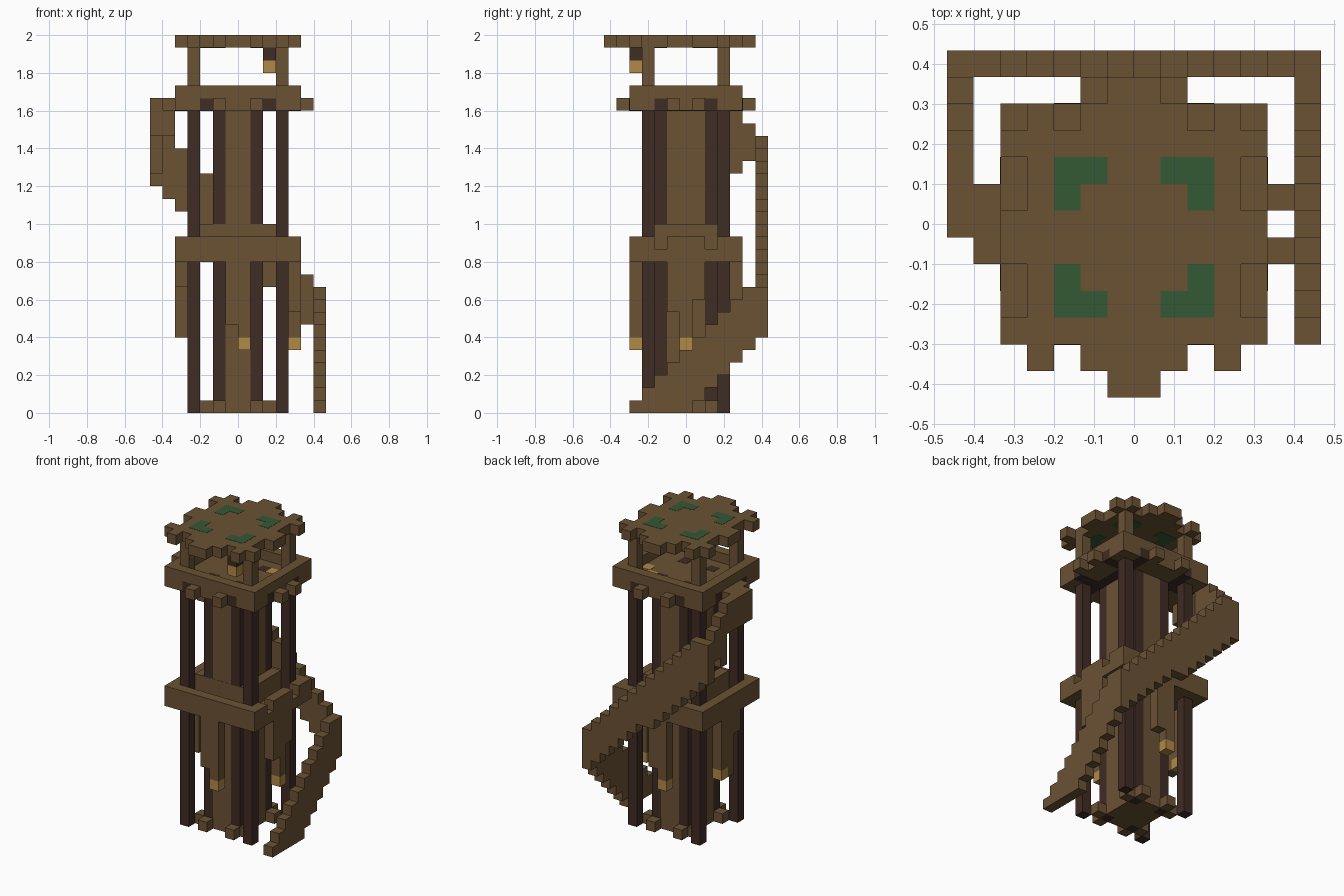
import bpy
import bmesh
from mathutils import Vector

default_cube = bpy.data.objects.get("Cube")
if default_cube:
    bpy.data.objects.remove(default_cube, do_unlink=True)

UNIT = 1 / 15      # size of one block
MIDDLE = 6.5       # block row lying on y = 0
EPS = 0.02         # keeps differently coloured faces from coinciding


def make_material(name, colour):
    material = bpy.data.materials.new(name)
    material.use_nodes = True
    material.diffuse_color = (*colour, 1)
    shader = material.node_tree.nodes["Principled BSDF"]
    shader.inputs["Base Color"].default_value = (*colour, 1)
    shader.inputs["Roughness"].default_value = 0.9
    return material


PLANK = make_material("plank brown", (0.147, 0.084, 0.034))
DARK = make_material("dark timber", (0.051, 0.025, 0.018))
GLOW = make_material("lantern amber", (0.434, 0.251, 0.061))
MOSS = make_material("moss green", (0.034, 0.098, 0.034))


def part(name, material, boxes):
    """One object made of blocks given as (x range, y range, z range)."""
    bm = bmesh.new()
    for (x0, x1), (y0, y1), (z0, z1) in boxes:
        low = Vector((x0, y0 - MIDDLE, z0)) * UNIT
        high = Vector((x1, y1 - MIDDLE, z1)) * UNIT
        for v in bmesh.ops.create_cube(bm, size=1)["verts"]:
            v.co = [(a + b) / 2 + c * (b - a) for a, b, c in zip(low, high, v.co)]
    mesh = bpy.data.meshes.new(name)
    bm.to_mesh(mesh)
    bm.free()
    mesh.materials.append(material)
    obj = bpy.data.objects.new(name, mesh)
    bpy.context.collection.objects.link(obj)
    return obj


def cell(i):
    return (i, i + 1)


def both(i):
    """A block column and its mirror image across x = 0."""
    return [cell(i), cell(-i - 1)]


def corners(i, j, z, middle=MIDDLE):
    """Four mirrored block columns."""
    return [(x, y, z) for x in both(i) for y in (cell(j), cell(int(2 * middle) - j - 1))]


def ring(x, y, z):
    """Four walls one block thick."""
    (x0, x1), (y0, y1) = x, y
    return [(x, cell(y0), z), (x, cell(y1 - 1), z), (cell(x0), y, z), (cell(x1 - 1), y, z)]


# Tower core and timber legs
part("core", PLANK, [((-1, 1), (4, 9), (0, 24)), ((-2, 2), (5, 8), (0, 24))])
part("outer_legs", DARK, corners(3, 3, (0, 24)))
part("inner_legs", DARK, corners(1, 4, (0, 25 + EPS)))
part("foot_braces", PLANK, corners(2, 4, (0, 1)) + corners(1, 3, (0, 1)))

# Middle platform: floor, rim notched on one side, collar round the core
DECK_X, DECK_Y = (-5, 5), (2, 11)
part("middle_floor", PLANK, [(DECK_X, DECK_Y, (12, 13))])
part("middle_rim", PLANK, ring(DECK_X, DECK_Y, (13, 14))[:3]
     + [(cell(4), y, (13, 14)) for y in ((2, 4), (5, 8), (9, 11))])
part("middle_collar", PLANK, [((-3, 3), (4 - EPS, 9 + EPS), (13, 15))])

# Boards hanging below the middle platform
part("front_hanging", PLANK, [(cell(-1), cell(2), (7, 12)), (cell(0), cell(2), (6, 12))])
part("back_hanging", PLANK, [(cell(0), cell(10), (7, 12)), (cell(-1), cell(10), (6, 12))])
part("left_hanging", PLANK, [(cell(4), cell(5 + k), (z, 12)) for k, z in enumerate((8, 6, 9))])
part("right_hanging", PLANK, [(cell(-5), cell(5 + k), (z, 12)) for k, z in enumerate((10, 6, 7))])
part("low_lanterns", GLOW, [
    (cell(0), cell(2), cell(5)), (cell(-1), cell(10), cell(5)),
    (cell(4), cell(6), cell(5)), (cell(-5), cell(7), cell(6))])

# Winding stair: side flight, back flight, last flight to the balcony
part("first_flight", PLANK,
     [(cell(6), cell(j), (max(0, j - 6), min(10, j - 1))) for j in range(2, 13)])
part("back_flight", PLANK,
     [(cell(i), cell(12), ((12 if i >= 0 else 11) - i, min(22, 16 - i)))
      for i in range(-7, 6)])
part("last_flight", PLANK, [
    (cell(-7), cell(11), (20, 23)), (cell(-7), cell(10), (19, 24)),
    (cell(-7), (6, 10), (22, 25)), (cell(-6), (6, 8), (22, 25))])

# Balcony with parapet, joists and projecting beam ends
part("balcony_floor", PLANK, [(DECK_X, DECK_Y, (24, 25))])
part("balcony_parapet", PLANK, ring(DECK_X, DECK_Y, (25, 26)))
JOIST_Z = (24 - EPS, 25 - EPS)
part("balcony_joists", DARK,
     [(x, (2 - EPS, 11 + EPS), JOIST_Z) for x in both(2)]
     + [((-5 - EPS, 5 + EPS), cell(j), JOIST_Z) for j in (4, 8)])
part("balcony_beam_ends", PLANK,
     corners(1, 1, (24, 25)) + corners(5, 5, (24, 25)))
part("balcony_floor_lights", GLOW,
     [(cell(3), cell(7), (25, 25 + EPS)), (cell(2), cell(8), (25, 25 + EPS))])

# Roof with toothed edge, posts, moss and hanging lantern
part("roof_posts", PLANK, corners(3, 3, (25, 29)))
ROOF_Z = (29, 30)
part("roof", PLANK,
     [((-4, 4), (2, 10), ROOF_Z), ((-2, 2), (1, 11), ROOF_Z), ((-1, 1), (0, 12), ROOF_Z)]
     + [(x, (1, 11), ROOF_Z) for x in both(3)]
     + [((-5, 5), y, ROOF_Z) for y in ((2, 3), (5, 7), (9, 10))])
MOSS_Z = (29 - EPS, 30 + EPS)
part("roof_moss", MOSS, [
    block for i, j in ((1, 3), (2, 3), (2, 4)) for block in corners(i, j, MOSS_Z, 6)])
part("roof_lantern", GLOW, [(cell(2), cell(2), cell(27))])
part("roof_lantern_hook", DARK, [(cell(2), cell(2), cell(28))])
